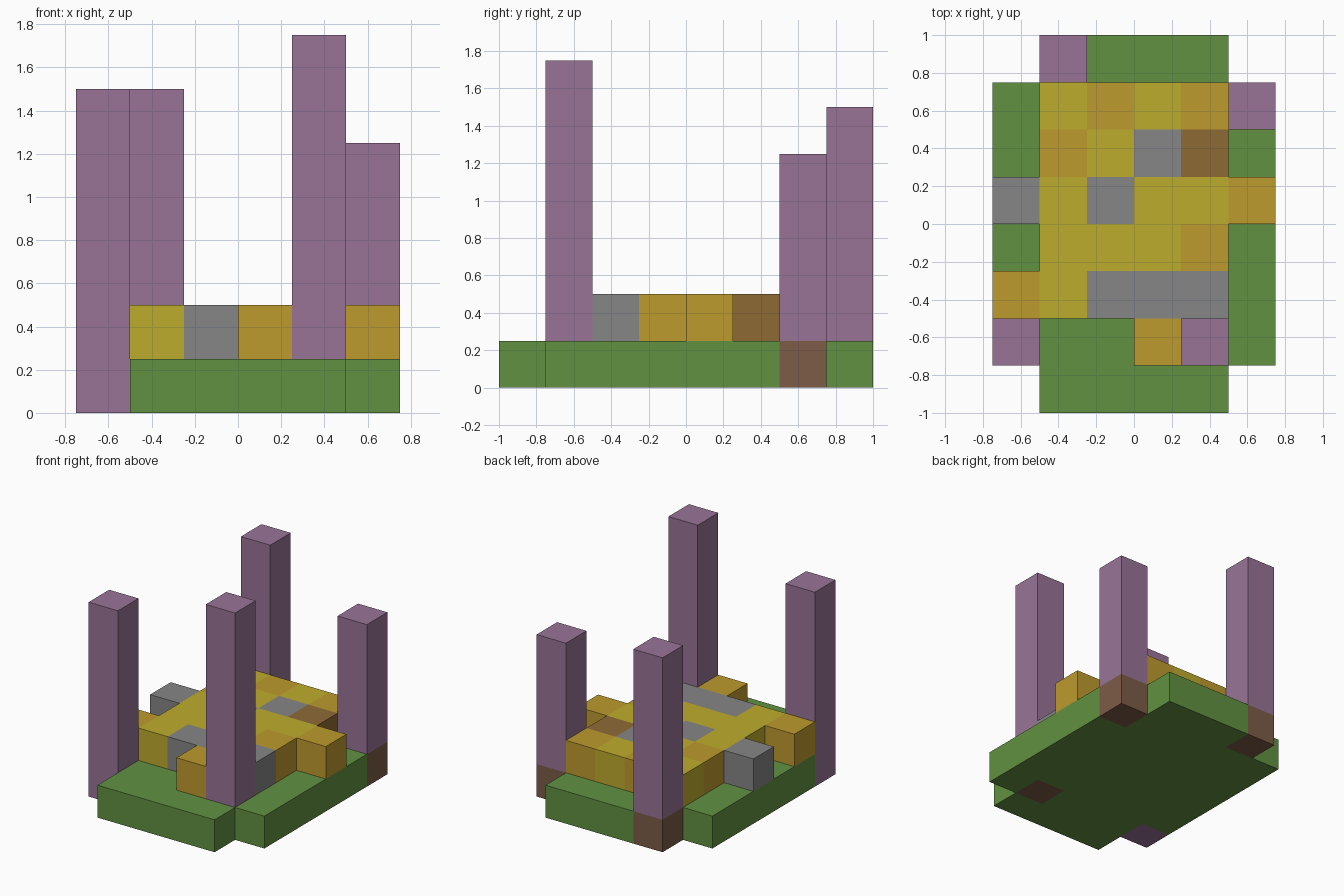
import bpy
import bmesh
from mathutils import Vector

cube = bpy.data.objects.get("Cube")
if cube:
    bpy.data.objects.remove(cube, do_unlink=True)

S = 0.25  # block size

# Part letter -> object name, colour name, sRGB colour
PARTS = {
    "G": ("grass_ground", "grass green", "629142"),
    "D": ("soil_under_posts", "soil brown", "7D5C47"),
    "P": ("posts", "post purple", "997497"),
    "Y": ("yellow_blocks", "straw yellow", "BEAC2D"),
    "O": ("orange_blocks", "ochre orange", "BE9B2D"),
    "S": ("stone_blocks", "stone grey", "868686"),
    "B": ("wood_block", "wood brown", "8F6A35"),
}

# Block layers, back row first
GROUND = [".DGGG.", "GGGGGD", "GGGGGG", "GGGGGG",
          "GGGGGG", "GGGGGG", "PGGGDG", ".GGGG."]
FLOOR = [".P....", ".YOYOP", ".OYSB.", "SYSYYO",
         ".YYYO.", "OYSSS.", "P..OP.", "......"]
# Column and row of each post -> its height in blocks
POSTS = {(0, 1): 6, (1, 7): 6, (4, 1): 7, (5, 6): 5}

cells = {}
for k, layer in enumerate((GROUND, FLOOR)):
    for j, row in enumerate(reversed(layer)):
        for i, letter in enumerate(row):
            if letter != ".":
                cells[i, j, k] = letter
for (i, j), height in POSTS.items():
    for k in range(2, height + 1):
        if k * S < height * S:
            cells[i, j, k] = "P"


def linear(hex_colour):
    values = [int(hex_colour[n:n + 2], 16) / 255 for n in (0, 2, 4)]
    return [((v + 0.055) / 1.055) ** 2.4 for v in values] + [1]


def make_material(name, colour):
    mat = bpy.data.materials.new(name)
    mat.use_nodes = True
    mat.diffuse_color = colour
    bsdf = mat.node_tree.nodes["Principled BSDF"]
    bsdf.inputs["Base Color"].default_value = colour
    bsdf.inputs["Roughness"].default_value = 0.9
    return mat


def add_open_sides(bm, cell):
    """Add the faces of a block that do not touch another block."""
    centre = Vector(cell) + Vector((-2.5, -3.5, 0.5))
    for axis in range(3):
        for sign in (-1, 1):
            n = Vector((0, 0, 0))
            n[axis] = sign
            if tuple(int(c + d) for c, d in zip(cell, n)) in cells:
                continue
            u = Vector((0, 0, 0))
            u[(axis + 1) % 3] = 1
            v = n.cross(u)
            corners = (-u - v, u - v, u + v, v - u)
            bm.faces.new([bm.verts.new((centre + (n + c) / 2) * S) for c in corners])


# One object for each kind of block
for letter, (name, colour_name, colour) in PARTS.items():
    bm = bmesh.new()
    for cell, kind in cells.items():
        if kind == letter:
            add_open_sides(bm, cell)
    bmesh.ops.remove_doubles(bm, verts=bm.verts[:], dist=0.001)
    mesh = bpy.data.meshes.new(name)
    bm.to_mesh(mesh)
    bm.free()
    mesh.materials.append(make_material(colour_name, linear(colour)))
    bpy.context.scene.collection.objects.link(bpy.data.objects.new(name, mesh))
